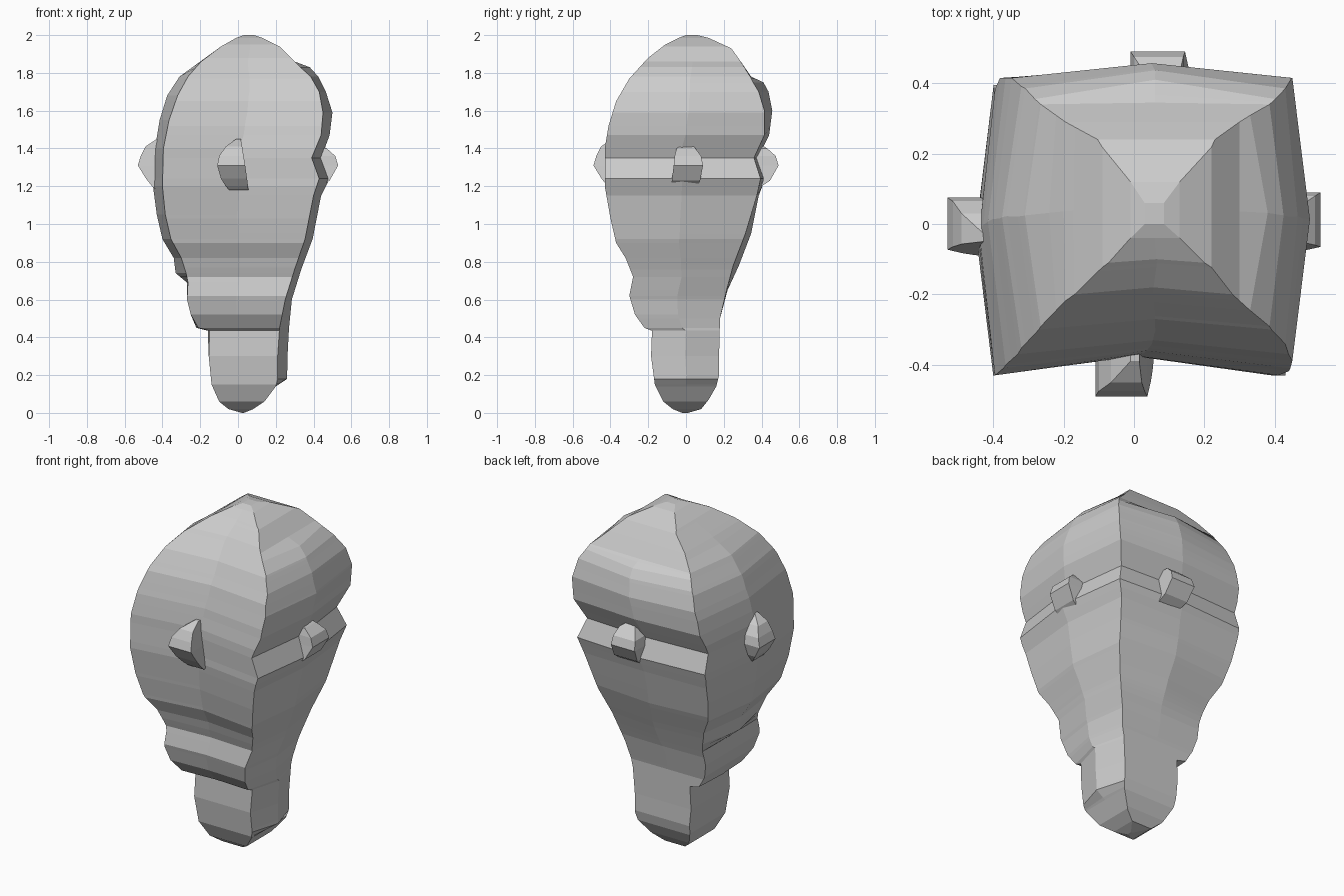
import bpy, bmesh

# Side profiles: (z, offset at the corners, offset at the middle of the panel)
LEFT = [(0, .02, .02), (.02, -.05, -.05), (.06, -.10, -.10), (.15, -.14, -.14), (.3, -.155, -.155),
        (.435, -.15, -.16), (.45, -.21, -.22), (.52, -.25, -.25), (.6, -.27, -.27), (.69, -.265, -.27),
        (.74, -.275, -.33), (.82, -.30, -.34), (.92, -.355, -.40), (1.05, -.385, -.43), (1.2, -.40, -.45),
        (1.4, -.395, -.44), (1.55, -.365, -.415), (1.68, -.32, -.375), (1.78, -.265, -.31),
        (1.86, -.195, -.20), (1.94, -.09, -.09), (1.985, -.01, -.01), (2, .03, .03)]
RIGHT = [(0, .03, .03), (.02, .08, .08), (.06, .14, .14), (.14, .20, .20), (.18, .21, .26), (.3, .21, .262),
         (.45, .22, .27), (.6, .25, .285), (.76, .30, .335), (.92, .355, .395), (1.15, .40, .44),
         (1.24, .43, .485), (1.35, .39, .44), (1.47, .44, .485), (1.59, .45, .50), (1.7, .43, .465),
         (1.78, .385, .425), (1.83, .33, .38), (1.86, .30, .30), (1.94, .22, .22), (1.985, .13, .13),
         (2, .085, .085)]
FRONT = [(0, -.02, -.02), (.02, -.07, -.07), (.06, -.12, -.12), (.15, -.165, -.165), (.3, -.185, -.185),
         (.435, -.18, -.18), (.45, -.22, -.21), (.52, -.27, -.26), (.62, -.30, -.285), (.72, -.28, -.265),
         (.77, -.30, -.28), (.82, -.32, -.29), (.9, -.37, -.325), (1.03, -.40, -.35), (1.2, -.43, -.375),
         (1.4, -.43, -.375), (1.52, -.41, -.36), (1.65, -.37, -.33), (1.77, -.30, -.27), (1.88, -.20, -.18),
         (1.95, -.11, -.10), (1.985, -.04, -.04), (2, 0, 0)]
BACK = [(0, .01, .01), (.02, .08, .08), (.07, .12, .12), (.14, .16, .16), (.2, .175, .175), (.3, .175, .175),
        (.5, .18, .18), (.65, .215, .22), (.78, .25, .28), (.95, .315, .345), (1.15, .375, .385),
        (1.24, .395, .42), (1.35, .36, .38), (1.47, .415, .44), (1.6, .415, .457), (1.7, .385, .437),
        (1.75, .355, .41), (1.78, .34, .345), (1.86, .29, .29), (1.93, .24, .24), (1.985, .12, .12), (2, .06, .06)]


def sample(prof, z):
    for a, b in zip(prof, prof[1:]):
        if a[0] <= z <= b[0]:
            t = (z - a[0]) / (b[0] - a[0])
            return [a[i] + (b[i] - a[i]) * t for i in range(1, len(a))]


def loft(name, rings):
    """Skin stacked rings, with flat caps."""
    bm = bmesh.new()
    loops = [[bm.verts.new(p) for p in ring] for ring in rings]
    n = len(loops[0])
    for a, b in zip(loops, loops[1:]):
        for i in range(n):
            j = (i + 1) % n
            bm.faces.new((a[i], a[j], b[j], b[i]))
    bm.faces.new(loops[0][::-1])
    bm.faces.new(loops[-1])
    bmesh.ops.recalc_face_normals(bm, faces=bm.faces)
    me = bpy.data.meshes.new(name)
    bm.to_mesh(me)
    bm.free()
    ob = bpy.data.objects.new(name, me)
    bpy.context.collection.objects.link(ob)
    return ob


# Head: four panels meeting at sharp corner ridges
levels = sorted({round(p[0], 3) for prof in (LEFT, RIGHT, FRONT, BACK) for p in prof})
rings = []
for z in levels:
    (l, lm), (r, rm), (f, fm), (b, bmid) = [sample(p, z) for p in (LEFT, RIGHT, FRONT, BACK)]
    cx, cy = (l + r) / 2, (f + b) / 2
    rings.append([(l, f, z), (cx, fm, z), (r, f, z), (rm, cy, z),
                  (r, b, z), (cx, bmid, z), (l, b, z), (lm, cy, z)])
loft("head", rings)

# Small pods, one per panel: (z, start along panel, end along panel, outward distance)
POD_A = [(1.18, -.045, .055, .435), (1.2, -.065, .053, .455), (1.24, -.09, .048, .487), (1.31, -.11, .038, .53),
         (1.36, -.10, .03, .515), (1.41, -.065, .022, .49), (1.45, -.01, .015, .43)]
POD_B = [(1.2, -.08, .06, .44), (1.23, -.075, .075, .485), (1.31, -.065, .09, .53), (1.36, -.06, .08, .515),
         (1.40, -.05, .05, .47), (1.42, -.02, .03, .44)]


def pod(name, prof, place, slide, push):
    """place maps (along, outward) to (x, y)."""
    out = []
    for z, a, b, o in prof:
        quad = [(a, .3), (b, .3), (b, o + push), (a, o + push)]
        out.append([(*place(t + slide, d), z) for t, d in quad])
    loft(name, out)


pod("front_pod", POD_A, lambda t, d: (t, -d), 0, -.04)
pod("left_pod", POD_A, lambda t, d: (-d, -t), .035, 0)
pod("right_pod", POD_B, lambda t, d: (d, t), 0, 0)
pod("back_pod", POD_B, lambda t, d: (-t, d), -.08, -.04)
